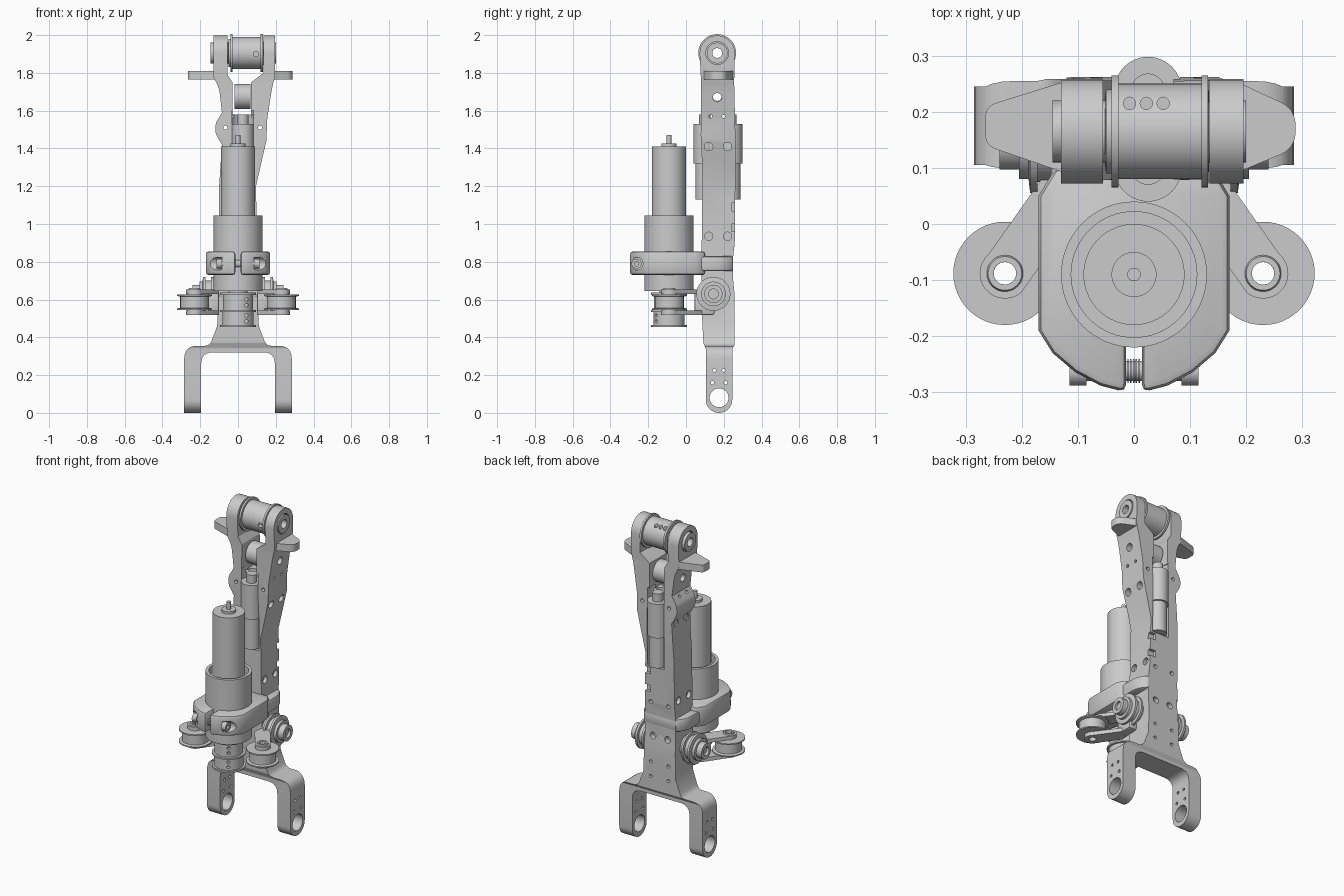
import bpy, bmesh, math
from mathutils import Vector

if "Cube" in bpy.data.objects:
    bpy.data.objects.remove(bpy.data.objects["Cube"])


def place(axis, u, v, w):
    # (u, v) lie across the axis, w runs along it
    return {'X': (w, u, v), 'Y': (u, w, v), 'Z': (u, v, w)}[axis]


def finish(name, bm):
    bmesh.ops.remove_doubles(bm, verts=bm.verts, dist=1e-5)
    bmesh.ops.recalc_face_normals(bm, faces=bm.faces)
    me = bpy.data.meshes.new(name)
    bm.to_mesh(me)
    bm.free()
    ob = bpy.data.objects.new(name, me)
    bpy.context.collection.objects.link(ob)
    return ob


def rounded(pts, n=6):
    # points may carry a third value: corner radius
    out = []
    for i, p in enumerate(pts):
        c = Vector(p[:2])
        if len(p) < 3:
            out.append(c)
            continue
        d1 = (Vector(pts[i - 1][:2]) - c).normalized() * p[2]
        d2 = (Vector(pts[(i + 1) % len(pts)][:2]) - c).normalized() * p[2]
        for k in range(n + 1):
            t = k / n
            out.append(c + d1 * (1 - t) ** 2 + d2 * t ** 2)
    return out


def arc(cx, cy, r, a0, a1, n=16):
    return [(cx + r * math.cos(math.radians(a0 + (a1 - a0) * k / n)),
             cy + r * math.sin(math.radians(a0 + (a1 - a0) * k / n))) for k in range(n + 1)]


def extrude(name, pts, axis, a, b):
    bm = bmesh.new()
    pts = rounded(pts)
    lo = [bm.verts.new(place(axis, p[0], p[1], a)) for p in pts]
    hi = [bm.verts.new(place(axis, p[0], p[1], b)) for p in pts]
    bm.faces.new(lo)
    bm.faces.new(hi)
    for i in range(len(pts)):
        j = (i + 1) % len(pts)
        bm.faces.new((lo[i], lo[j], hi[j], hi[i]))
    return finish(name, bm)


def lathe(name, prof, axis, u, v, n=48):
    # prof: (radius, height); a profile that starts off the axis becomes a closed ring
    bm = bmesh.new()
    rings = [[bm.verts.new(place(axis, u + r * math.cos(2 * math.pi * k / n),
                                 v + r * math.sin(2 * math.pi * k / n), h))
              for k in range(n)] for r, h in prof]
    for i in range(len(prof) if prof[0][0] > 0 else len(prof) - 1):
        p, q = rings[i], rings[(i + 1) % len(prof)]
        for k in range(n):
            m = (k + 1) % n
            bm.faces.new((p[k], p[m], q[m], q[k]))
    return finish(name, bm)


def rod(name, axis, u, v, r, a, b, n=32):
    return lathe(name, [(0, a), (r, a), (r, b), (0, b)], axis, u, v, n)


def box(name, x0, x1, y0, y1, z0, z1):
    return extrude(name, [(x0, y0), (x1, y0), (x1, y1), (x0, y1)], 'Z', z0, z1)


def apply(ob, mod):
    bpy.context.view_layer.objects.active = ob
    bpy.ops.object.modifier_apply(modifier=mod.name)


def boolean(ob, tools, op='DIFFERENCE'):
    for t in tools:
        m = ob.modifiers.new('cut', 'BOOLEAN')
        m.operation, m.object, m.solver = op, t, 'EXACT'
        apply(ob, m)
        bpy.data.objects.remove(t)


def bevel(ob, w):
    m = ob.modifiers.new('bevel', 'BEVEL')
    m.width, m.segments, m.limit_method, m.angle_limit = w, 2, 'ANGLE', math.radians(50)
    apply(ob, m)


# Main frame: front outline crossed with side outline
frame = extrude('main_frame', [
    (-.285, 0), (-.285, .355, .07), (-.15, .355, .03), (-.11, .46), (-.105, .7), (-.1, 1.2),
    (-.085, 1.42), (-.12, 1.48, .02), (-.12, 1.53, .02), (-.085, 1.59), (-.1, 1.72, .03),
    (-.13, 1.78), (-.13, 2.02), (-.055, 2.02), (-.055, 1.79), (-.03, 1.75), (-.03, 1.58),
    (.07, 1.58), (.07, 1.75), (.135, 1.8), (.135, 2.02), (.195, 2.02), (.195, 1.78),
    (.18, 1.72, .03), (.155, 1.56), (.15, 1.44), (.095, 1.2), (.105, .7), (.11, .46),
    (.15, .355, .03), (.285, .355, .07), (.285, 0), (.195, 0), (.195, .32, .06),
    (-.195, .32, .06), (-.195, 0)], 'Y', -.1, .4)
side = extrude('side_outline', arc(.175, .07, .07, 180, 360) + [
    (.245, .34), (.258, .36), (.258, .62), (.25, .7), (.25, .83), (.258, .9), (.262, 1.3),
    (.262, 1.45), (.255, 1.75)] + arc(.165, 1.905, .093, 0, 180) + [
    (.08, 1.75), (.078, 1.47), (.086, 1.3), (.083, .86), (.083, .55), (.092, .37), (.105, .34)],
    'X', -.4, .4)
boolean(frame, [side], 'INTERSECT')

# Frame bores, screw holes, edge notches and actuator channels
cuts = [rod('c', 'X', .175, .08, .05, -.4, .4), rod('c', 'X', .165, 1.905, .06, -.4, .4),
        rod('c', 'X', .165, 1.67, .023, -.4, .4)]
for y, z in ((.13, 1.57), (.2, 1.57), (.15, .225), (.2, .225), (.14, .16), (.21, .16)):
    cuts.append(rod('c', 'X', y, z, .009, -.4, .4, 12))
for s in (-1, 1):
    for y, z in ((.12, 1.41), (.22, 1.41), (.12, .935), (.22, .935)):
        cuts.append(rod('c', 'X', y, z, .022, *sorted((s * .08, s * .4)), 20))
    for x, z, r in ((.06, .53, .01), (.05, .69, .02), (.06, .44, .01), (.06, .9, .012)):
        cuts.append(rod('c', 'Y', s * x, z, r, .22, .4, 16))
    cuts.append(rod('c', 'Y', .025 + s * .092, 1.51, .011, -.1, .4, 16))
    cuts.append(rod('c', 'Z', .025, .17 + s * .07, .061, 1.12, 1.6))
for z in (.98, 1.09):
    cuts.append(box('c', .06, .2, .24, .3, z - .02, z + .02))
boolean(frame, cuts)

# Side wings below the top lugs
extrude('left_wing', [(-.12, .09), (-.265, .14, .02), (-.265, .21, .02), (-.12, .255)], 'Z', 1.765, 1.81)
extrude('right_wing', [(.18, .09), (.288, .135, .03), (.288, .205, .03), (.18, .255)], 'Z', 1.765, 1.81)

# Top spool with its bearing collars
spool = lathe('top_spool', [(.026, -.145), (.055, -.145), (.055, -.052), (.075, -.05), (.075, -.04),
                            (.1, -.04), (.1, -.028), (.085, -.028), (.085, .12), (.1, .12),
                            (.1, .132), (.055, .134), (.055, .2), (.026, .2)], 'X', .165, 1.905)
boolean(spool, [rod('c', 'Z', x, .215, .011, 1.94, 2.1, 16) for x in (-.008, .022, .052)]
        + [rod('c', 'Y', .095, 1.9, .014, 0, .11, 16)])

# Small roller in the slot
lathe('slot_roller', [(.023, -.018), (.066, -.018), (.066, .066), (.023, .066)], 'X', .165, 1.675)

# Paired actuators, front and back of the frame
for nm, y in (('front', .1), ('back', .238)):
    lathe(nm + '_actuator', [(0, 1.13), (.05, 1.13), (.05, 1.32), (.06, 1.32), (.06, 1.53),
                             (.03, 1.53), (.03, 1.58), (0, 1.58)], 'Z', .025, y)

# Motor, gearbox sleeve and drive spool on one axis
lathe('motor', [(0, .9), (.09, .9), (.09, 1.41), (.04, 1.41), (.04, 1.425), (.012, 1.425),
                (.012, 1.47), (0, 1.47)], 'Z', 0, -.09, 64)
lathe('gearbox_sleeve', [(0, .645), (.13, .645), (.13, 1.045), (.112, 1.045), (.112, 1.0), (0, 1.0)],
      'Z', 0, -.09, 64)
drive = lathe('drive_spool', [(0, .455), (.095, .455), (.095, .465), (.083, .465), (.083, .535),
                              (.095, .535), (.095, .545), (.08, .545), (.08, .625), (.095, .625),
                              (.095, .638), (.05, .638), (.05, .66), (0, .66)], 'Z', 0, -.09)
boolean(drive, [rod('c', 'Y', .045, z, .009, -.3, -.13, 12) for z in (.485, .515, .57, .6)])

# Split clamp holding the sleeve
half = [(.014, -.3), (.06, -.288), (.105, -.264), (.145, -.23), (.17, -.19), (.17, .05), (.14, .1)]
clamp = extrude('split_clamp', half + [(-x, y) for x, y in half[::-1]] + [(-.014, -.2), (.014, -.2)],
                'Z', .73, .855)
bevel(clamp, .014)
boolean(clamp, [rod('c', 'X', -.262, .79, .034, *sorted((s * .085, s * .3))) for s in (-1, 1)])
box_ = extrude('clamp_shoulder', [(-.15, .06), (.15, .06), (.15, .2, .04), (.11, .25),
                                  (-.11, .25), (-.15, .2, .04)], 'Z', .75, .83)
bevel(box_, .012)
rod('clamp_screw', 'X', -.262, .79, .018, -.09, .09)
for i in range(5):
    rod('clamp_screw_thread', 'X', -.262, .79, .021, -.012 + i * .005, -.0095 + i * .005)
for nm, s in (('left', -1), ('right', 1)):
    a, b = s * .085, s * .115
    lathe(nm + '_screw_head', [(0, a), (.026, a), (.026, b), (.012, b), (.012, s * .1), (0, s * .1)],
          'X', -.262, .79, 24)

    # Idler pivot: grooved pulley and hub on the frame side
    lathe(nm + '_pivot', [(r, s * h) for r, h in (
        (0, .08), (.065, .08), (.065, .125), (.09, .13), (.09, .142), (.07, .142), (.07, .172),
        (.09, .172), (.09, .185), (.065, .188), (.065, .205), (.048, .205), (.048, .24),
        (.026, .24), (.026, .225), (0, .225))], 'X', .145, .63)

    # Idler arm: two plates, end block and guide pulley
    px, py = .23, -.088
    plate = arc(px, py, .045, -130, 50, 14) + [(.165, .08), (.11, .13), (.1, .02)]
    for part, z0, z1 in (('upper', .63, .652), ('lower', .518, .542)):
        arm = extrude(f'{nm}_{part}_idler_arm', [(s * x, y) for x, y in plate], 'Z', z0, z1)
        boolean(arm, [rod('c', 'Z', s * px, py, .02, .4, .8)])
    blk = box(nm + '_idler_block', *sorted((s * .1, s * .16)), .045, .15, .518, .652)
    bevel(blk, .01)
    lathe(nm + '_idler_pulley', [(.02, .535), (.04, .535), (.04, .545), (.092, .545), (.092, .552),
                                 (.076, .556), (.076, .615), (.092, .619), (.092, .627), (.04, .627),
                                 (.03, .66), (.02, .66)], 'Z', s * px, py)

# Smooth shading with crisp edges
for ob in bpy.data.objects:
    ob.select_set(True)
bpy.context.view_layer.objects.active = frame
bpy.ops.object.shade_smooth_by_angle(angle=math.radians(30))
